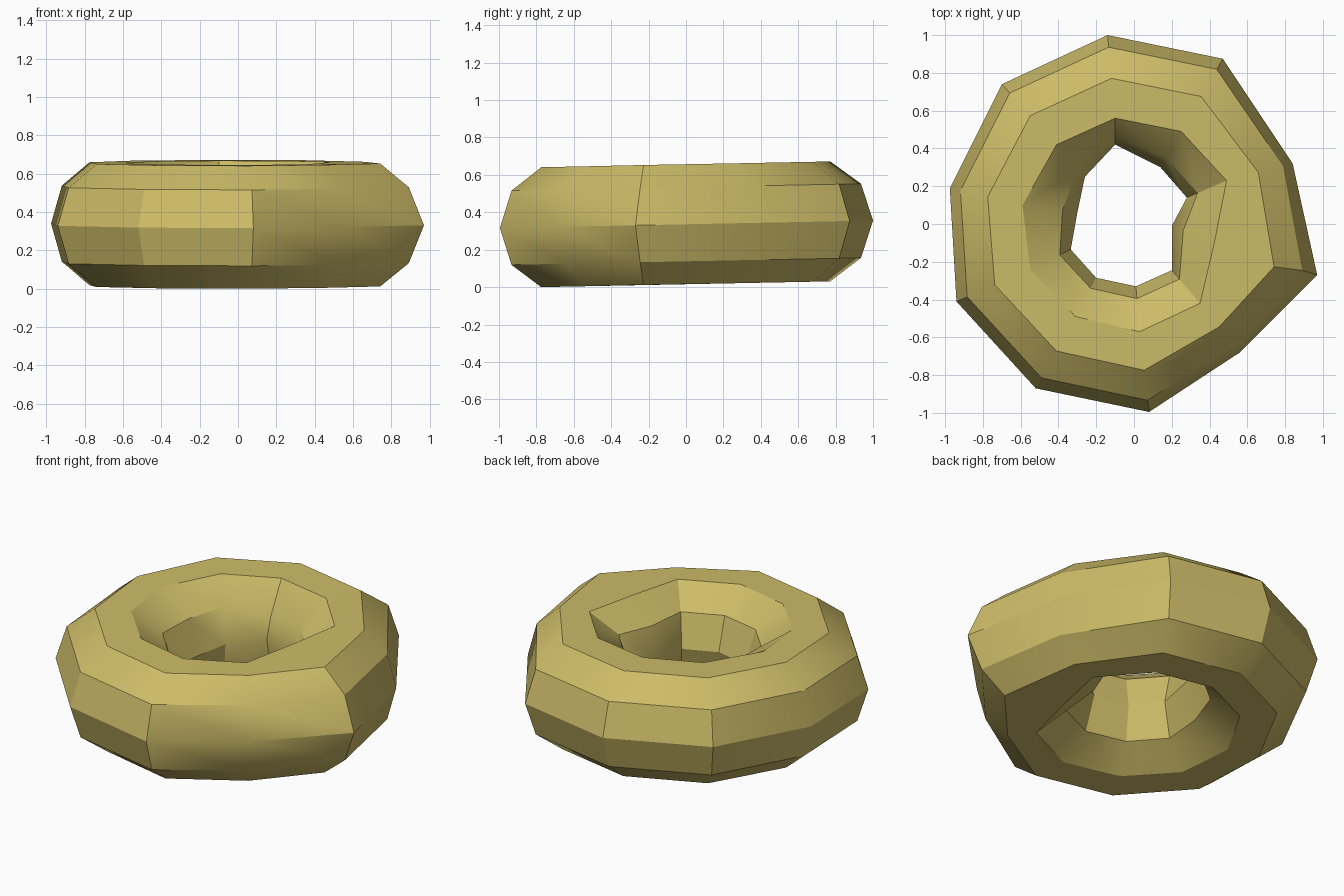
import bpy
import bmesh
import math
from mathutils import Vector

cube = bpy.data.objects.get("Cube")
if cube:
    bpy.data.objects.remove(cube, do_unlink=True)

# Plan outlines of the irregular ring: outer edge, inner rim and hole
OUTER = [(-.14, 1), (.47, .875), (.84, .32), (.97, -.27), (.56, -.68),
         (.08, -.995), (-.52, -.87), (-.94, -.41), (-.975, .19), (-.70, .74)]
RIM = [(-.10, .56), (.25, .49), (.49, .23), (.425, -.10), (.35, -.42),
       (.03, -.57), (-.31, -.49), (-.55, -.24), (-.59, .10), (-.41, .42)]
HOLE = [(-.10, .42), (.14, .30), (.28, .14), (.20, -.01), (.20, -.245),
        (.01, -.33), (-.20, -.285), (-.335, -.135), (-.30, .06), (-.26, .25)]
SIDES = 10            # sides of the tube's cross-section
CENTRE, HALF = .3365, .337

# Small bumps on single points, by (section, side)
BUMPS = {(3, 2): Vector((.055, -.045, 0)), (3, 8): Vector((.055, -.045, 0)),
         (0, 4): Vector((0, 0, -.07))}


def section(outer, rim, hole):
    """Points around one cross-section, starting at the outer edge."""
    o, r, h = (Vector(p) for p in (outer, rim, hole))
    shoulder = o.lerp(r, .52)
    half = [o, o.lerp(shoulder, .28), shoulder, r, h.lerp(r, .27), h]
    plan = half + half[-2:0:-1]
    return [Vector((p.x, p.y, CENTRE + .02 * p.y
                    + HALF * math.sin(math.tau * i / SIDES)))
            for i, p in enumerate(plan)]


# Ring body
bm = bmesh.new()
loops = []
for k, pts in enumerate(zip(OUTER, RIM, HOLE)):
    loops.append([bm.verts.new(p + BUMPS.get((k, i), Vector()))
                  for i, p in enumerate(section(*pts))])
for k, a in enumerate(loops):
    b = loops[(k + 1) % len(loops)]
    for i in range(SIDES):
        j = (i + 1) % SIDES
        bm.faces.new((a[i], a[j], b[j], b[i]))
bmesh.ops.recalc_face_normals(bm, faces=bm.faces)
low = min(v.co.z for v in bm.verts)
bmesh.ops.translate(bm, verts=bm.verts, vec=(0, 0, -low))
mesh = bpy.data.meshes.new("ring_body")
bm.to_mesh(mesh)
bm.free()
ring = bpy.data.objects.new("ring_body", mesh)
bpy.context.collection.objects.link(ring)

# Golden yellow colour
gold = bpy.data.materials.new("golden_yellow")
gold.use_nodes = True
colour = (.61, .50, .138, 1)
gold.diffuse_color = colour
gold.node_tree.nodes["Principled BSDF"].inputs["Base Color"].default_value = colour
mesh.materials.append(gold)

# Smooth shading with sharp edges kept
bpy.ops.object.select_all(action="DESELECT")
ring.select_set(True)
bpy.context.view_layer.objects.active = ring
bpy.ops.object.shade_smooth_by_angle(angle=math.radians(30))
